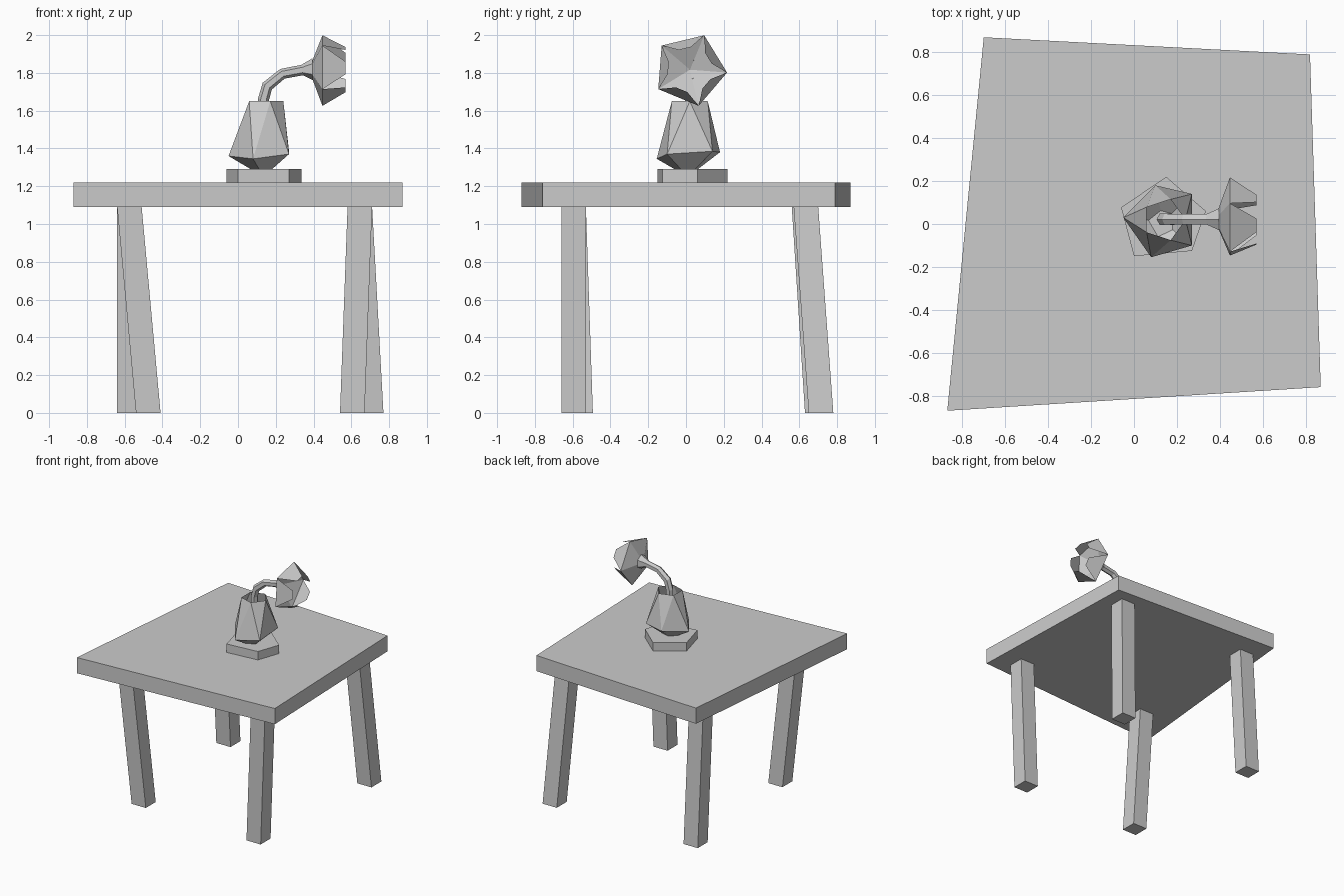
import bpy, bmesh
from math import cos, sin, radians
from mathutils import Vector

if "Cube" in bpy.data.objects:
    bpy.data.objects.remove(bpy.data.objects["Cube"])


def finish(name, bm):
    bmesh.ops.recalc_face_normals(bm, faces=bm.faces)
    mesh = bpy.data.meshes.new(name)
    bm.to_mesh(mesh)
    bm.free()
    obj = bpy.data.objects.new(name, mesh)
    bpy.context.collection.objects.link(obj)
    return obj


def loft(name, rings, caps=(True, True)):
    """Join matching rings of points with quads, optionally closing the ends."""
    bm = bmesh.new()
    loops = [[bm.verts.new(p) for p in ring] for ring in rings]
    n = len(loops[0])
    for a, b in zip(loops, loops[1:]):
        for i in range(n):
            j = (i + 1) % n
            bm.faces.new((a[i], a[j], b[j], b[i]))
    if caps[0]:
        bm.faces.new(loops[0][::-1])
    if caps[1]:
        bm.faces.new(loops[-1])
    return finish(name, bm)


def slab(name, outline, z0, z1):
    return loft(name, [[(x, y, z) for x, y in outline] for z in (z0, z1)])


def square(x, y, z, s=0.13):
    return [(x, y, z), (x + s, y, z), (x + s, y + s, z), (x, y + s, z)]


# Crooked table top
slab("table_top", [(-0.87, -0.87), (0.87, -0.76), (0.82, 0.79), (-0.70, 0.87)], 1.09, 1.22)

# Leaning legs: minimum corner at the top, then sideways lean at the floor
legs = {
    "front_left_leg": (-0.64, -0.66, 0.10, 0.037),
    "front_right_leg": (0.58, -0.66, -0.04, 0.0),
    "back_right_leg": (0.58, 0.57, 0.06, 0.08),
    "back_left_leg": (-0.64, 0.56, 0.0, 0.07),
}
for name, (x, y, dx, dy) in legs.items():
    loft(name, [square(x + dx, y + dy, 0), square(x, y, 1.09)])

# Pentagonal coaster under the vase
slab("coaster", [(0.0, -0.15), (0.27, -0.125), (0.335, 0.06), (0.15, 0.22), (-0.06, 0.077)], 1.22, 1.29)

# Faceted open vase: bottom point, wide ring, staggered rim
bm = bmesh.new()
apex = bm.verts.new((0.135, 0.01, 1.25))
wide = [bm.verts.new(p) for p in [(0.27, -0.10, 1.37), (0.27, 0.14, 1.385),
        (0.10, 0.18, 1.38), (-0.05, 0.03, 1.36), (0.08, -0.155, 1.345)]]
rim = [bm.verts.new((0.14 + 0.10 * cos(radians(72 * i)), 0.02 + 0.10 * sin(radians(72 * i)), 1.65))
       for i in range(5)]
for i in range(5):
    j = (i + 1) % 5
    bm.faces.new((apex, wide[j], wide[i]))
    bm.faces.new((wide[i], wide[j], rim[i]))
    bm.faces.new((wide[j], rim[j], rim[i]))
finish("vase", bm)

# Bent stem, flaring where it meets the flower
path = [(0.135, 1.28, 0.03), (0.135, 1.66, 0.03), (0.155, 1.73, 0.03), (0.235, 1.795, 0.028),
        (0.34, 1.815, 0.028), (0.395, 1.82, 0.058)]
rings = []
for k, (x, z, r) in enumerate(path):
    a, b = path[max(k - 1, 0)], path[min(k + 1, len(path) - 1)]
    t = Vector((b[0] - a[0], 0, b[1] - a[1])).normalized()
    if k == len(path) - 1:
        t = Vector((1, 0, 0))
    side, up = Vector((0, 1, 0)), Vector((-t.z, 0, t.x))
    rings.append([Vector((x, 0.022, z)) + r * (cos(radians(60 * i + 30)) * side + sin(radians(60 * i + 30)) * up)
                  for i in range(6)])
loft("stem", rings, (True, False))

# Flower: shallow five-sided cup with petals folding forwards
def flower_point(x, r, angle, offset=0.0):
    a = radians(angle)
    return (x, 0.021 + r * cos(a) - offset * sin(a), 1.817 + r * sin(a) + offset * cos(a))


bm = bmesh.new()
centre = bm.verts.new(flower_point(0.375, 0, 0))
outer = [bm.verts.new(flower_point(0.447, 0.197, 67.5 + 72 * i)) for i in range(5)]
for i in range(5):
    a, b = outer[i], outer[(i + 1) % 5]
    mid = 103.5 + 72 * i
    tip = [bm.verts.new(flower_point(0.57, 0.115, mid, s)) for s in (0.033, -0.033)]
    bm.faces.new((centre, a, b))
    bm.faces.new((a, b, *tip))
finish("flower", bm)
